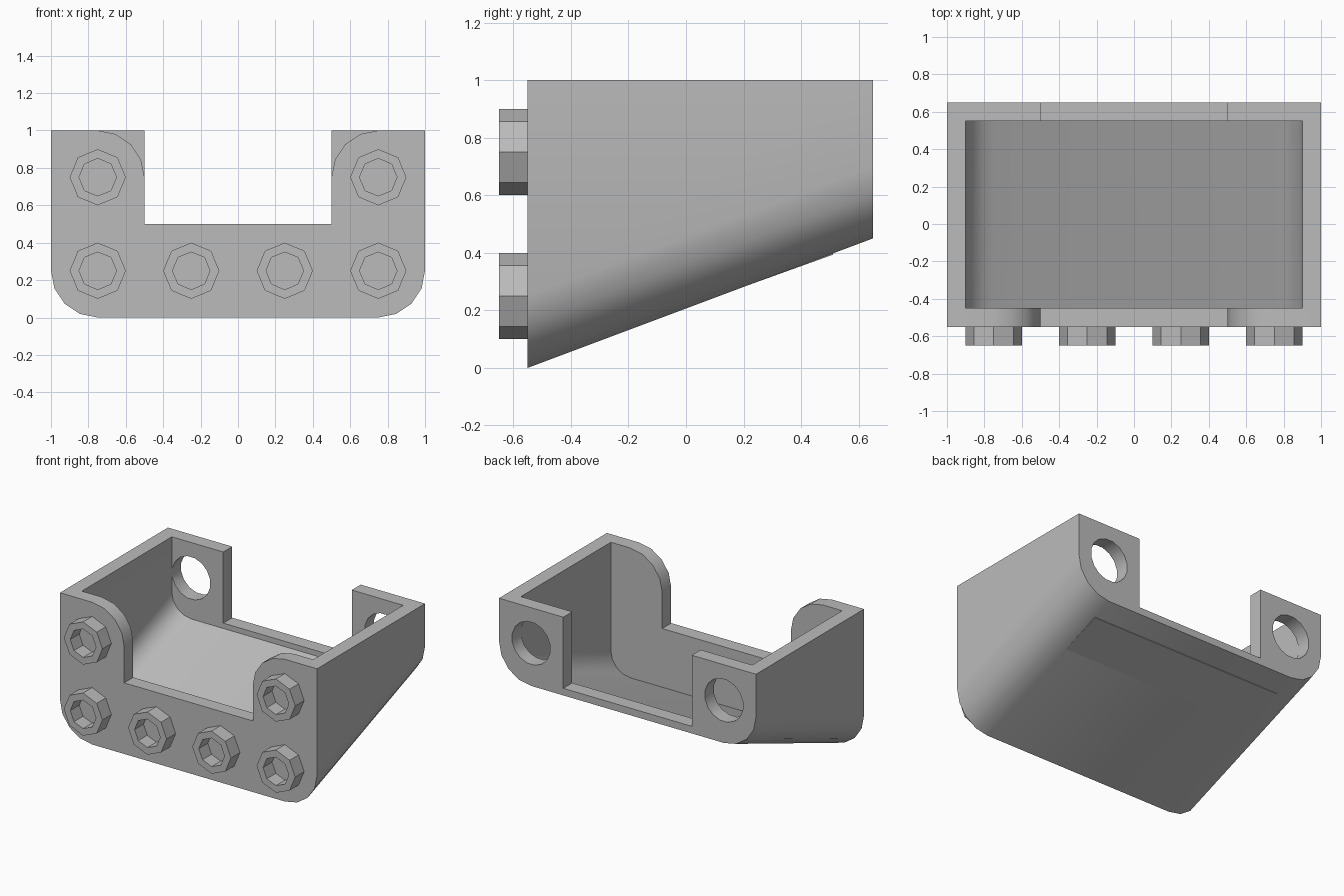
import bpy, bmesh, math

cube = bpy.data.objects.get("Cube")
if cube:
    bpy.data.objects.remove(cube, do_unlink=True)

grey = bpy.data.materials.new("light grey")
grey.use_nodes = True
COLOUR = (0.5, 0.5, 0.5, 1)
grey.diffuse_color = COLOUR
grey.node_tree.nodes["Principled BSDF"].inputs["Base Color"].default_value = COLOUR

FRONT, BACK, WALL, SLOPE = -0.55, 0.65, 0.1, 0.375


def bottom(y):
    """Height of the sloping underside."""
    return (y - FRONT) * SLOPE


def arc(cx, cz, r, start, end, steps):
    angles = [math.radians(start + (end - start) * i / steps) for i in range(steps + 1)]
    return [(cx + r * math.cos(a), cz + r * math.sin(a)) for a in angles]


def prism(name, near, far, y0, y1):
    """Solid joining an x-z outline at y0 to a matching one at y1."""
    bm = bmesh.new()
    a = [bm.verts.new((x, y0, z)) for x, z in near]
    b = [bm.verts.new((x, y1, z)) for x, z in far]
    bm.faces.new(a)
    bm.faces.new(b[::-1])
    n = len(a)
    for i in range(n):
        j = (i + 1) % n
        bm.faces.new((a[i], b[i], b[j], a[j]))
    bmesh.ops.recalc_face_normals(bm, faces=bm.faces)
    mesh = bpy.data.meshes.new(name)
    bm.to_mesh(mesh)
    bm.free()
    mesh.materials.append(grey)
    ob = bpy.data.objects.new(name, mesh)
    bpy.context.collection.objects.link(ob)
    return ob


def trough(half, r, low, top):
    """Outline with rounded lower corners."""
    cx, cz = half - r, low + r
    return ([(-half, top)] + arc(-cx, cz, r, 180, 270, 4)
            + arc(cx, cz, r, 270, 360, 4) + [(half, top)])


def cut(target, cutter):
    cutter.hide_render = True
    mod = target.modifiers.new("cut", 'BOOLEAN')
    mod.object, mod.solver = cutter, 'EXACT'
    bpy.ops.object.select_all(action='DESELECT')
    bpy.context.view_layer.objects.active = target
    target.select_set(True)
    bpy.ops.object.modifier_apply(modifier=mod.name)
    bpy.data.objects.remove(cutter, do_unlink=True)


# Sloping tub with an open top
body = prism("bracket_body", trough(1, 0.25, 0, 1),
             trough(1, 0.25, bottom(BACK), 1), FRONT, BACK)
y0, y1 = FRONT + WALL, BACK - WALL
cut(body, prism("cavity", trough(0.9, 0.15, bottom(y0) + 0.05, 1.2),
                trough(0.9, 0.15, bottom(y1) + 0.05, 1.2), y0, y1))

# Front notch with rounded shoulders
notch = ([(-0.5, 0.5), (0.5, 0.5)] + arc(0.75, 0.75, 0.25, 180, 90, 4)
         + [(0.75, 1.2), (-0.75, 1.2)] + arc(-0.75, 0.75, 0.25, 90, 0, 4))
cut(body, prism("front_notch", notch, notch, -0.8, -0.3))

# Square back notch and round holes in the back lugs
square = [(-0.5, 0.5), (0.5, 0.5), (0.5, 1.2), (-0.5, 1.2)]
cut(body, prism("back_notch", square, square, 0.4, 0.8))
for side in (-1, 1):
    ring = arc(side * 0.75, 0.75, 0.15, 11.25, 348.75, 15)
    cut(body, prism("lug_hole", ring, ring, 0.45, 0.8))

bpy.ops.object.select_all(action='DESELECT')
body.select_set(True)
bpy.context.view_layer.objects.active = body
bpy.ops.object.shade_smooth_by_angle(angle=math.radians(30))

# Slight raised wedge under the floor
prism("underside_wedge",
      [(-0.75, 0.278), (0.75, 0.278), (0.75, 0.3), (-0.75, 0.3)],
      [(-0.75, 0.393), (0.75, 0.393), (0.75, 0.42), (-0.75, 0.42)], 0.19, 0.51)


def stud(name, x, z):
    """Hollow octagonal stud on the front wall."""
    bm = bmesh.new()
    loops = []
    for r, y in ((0.15, FRONT), (0.15, FRONT - WALL), (0.1, FRONT - WALL), (0.1, FRONT)):
        points = arc(x, z, r, 0, 315, 7)
        loops.append([bm.verts.new((px, y, pz)) for px, pz in points])
    for k in range(4):
        a, b = loops[k], loops[(k + 1) % 4]
        for i in range(8):
            j = (i + 1) % 8
            bm.faces.new((a[i], a[j], b[j], b[i]))
    bmesh.ops.recalc_face_normals(bm, faces=bm.faces)
    mesh = bpy.data.meshes.new(name)
    bm.to_mesh(mesh)
    bm.free()
    mesh.materials.append(grey)
    bpy.context.collection.objects.link(bpy.data.objects.new(name, mesh))


# Lower row of studs and one on each shoulder
for i, x in enumerate((-0.75, -0.25, 0.25, 0.75)):
    stud(f"lower_stud_{i + 1}", x, 0.25)
for label, x in (("right", -0.75), ("left", 0.75)):
    stud(f"upper_stud_{label}", x, 0.75)
